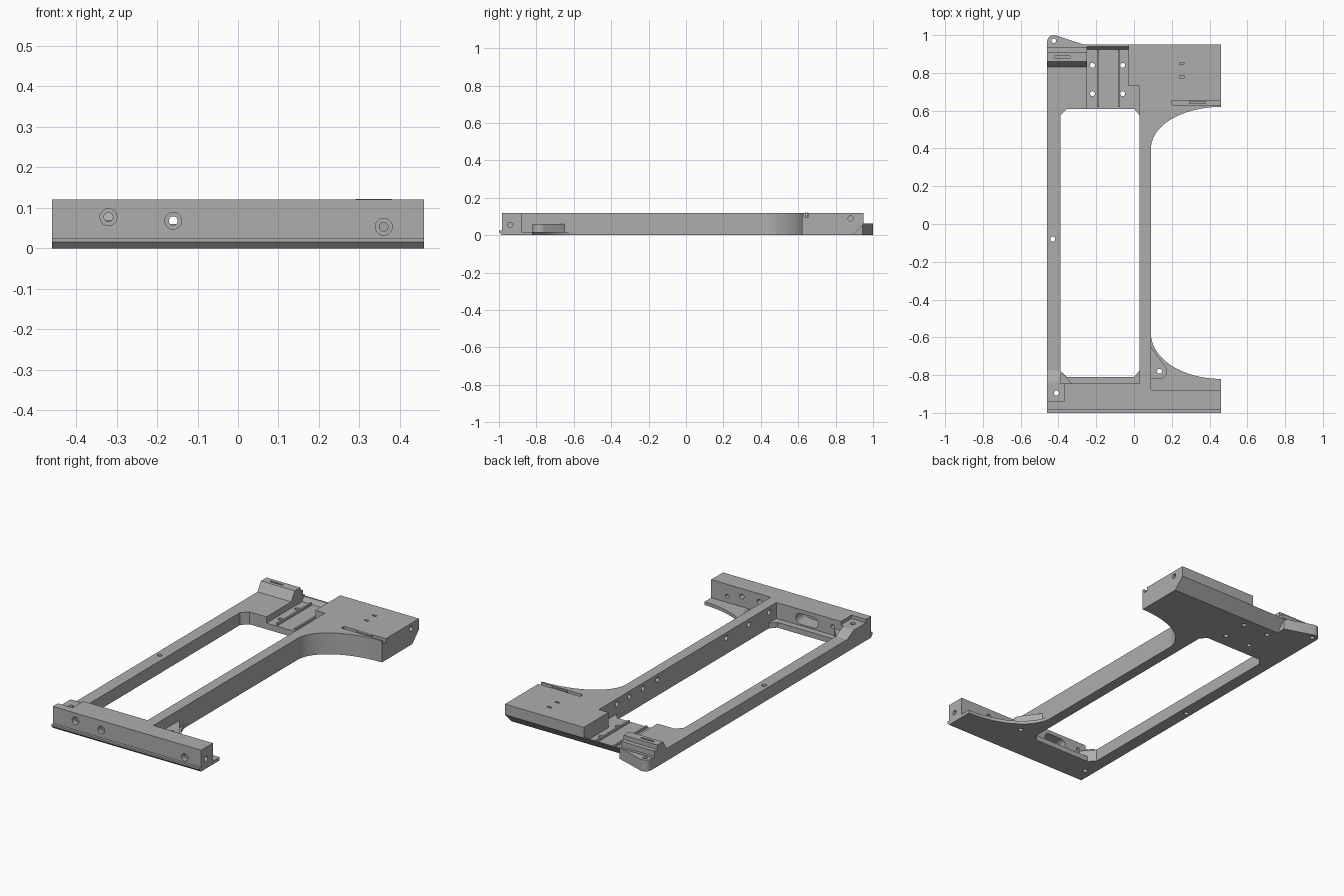
import bpy, bmesh
from math import cos, sin, pi
from mathutils import Matrix, Vector

if "Cube" in bpy.data.objects:
    bpy.data.objects.remove(bpy.data.objects["Cube"])

grey = bpy.data.materials.new("machined_grey")
grey.use_nodes = True
grey.diffuse_color = (0.42, 0.42, 0.42, 1)
grey.node_tree.nodes["Principled BSDF"].inputs["Base Color"].default_value = grey.diffuse_color
parts = []


def finish(name, bm, part=True):
    bmesh.ops.recalc_face_normals(bm, faces=bm.faces)
    me = bpy.data.meshes.new(name)
    bm.to_mesh(me)
    bm.free()
    me.materials.append(grey)
    ob = bpy.data.objects.new(name, me)
    bpy.context.collection.objects.link(ob)
    if part:
        parts.append(ob)
    else:
        ob.hide_render = True
        ob.hide_viewport = True
    return ob


def extrude(bm, pts, a, b, axis):
    # axis z: points are (x, y); axis x: points are (y, z)
    place = (lambda p, t: (p[0], p[1], t)) if axis == "z" else (lambda p, t: (t, p[0], p[1]))
    face = bm.faces.new([bm.verts.new(place(p, a)) for p in pts])
    new = bmesh.ops.extrude_face_region(bm, geom=[face])["geom"]
    offset = Vector(place((0, 0), b - a))
    bmesh.ops.translate(bm, vec=offset, verts=[g for g in new if isinstance(g, bmesh.types.BMVert)])


def solid(name, pts, a, b, axis="z", part=True):
    bm = bmesh.new()
    extrude(bm, pts, a, b, axis)
    return finish(name, bm, part)


def rect(x0, x1, y0, y1):
    return [(x0, y0), (x1, y0), (x1, y1), (x0, y1)]


def arc(cx, cy, rx, ry, start, end, n=20):
    angles = [(start + (end - start) * i / n) * pi / 180 for i in range(n + 1)]
    return [(cx + rx * cos(t), cy + ry * sin(t)) for t in angles]


def cut(ob, cutter):
    mod = ob.modifiers.new(cutter.name, "BOOLEAN")
    mod.operation = "DIFFERENCE"
    mod.solver = "EXACT"
    mod.object = cutter


L, R, TOP = -0.46, 0.46, 0.12

# Front bar with its low lip, and the thicker stretch beside the window
bar = solid("front_bar", [(-0.985, 0), (-0.88, 0), (-0.88, TOP), (-0.985, TOP),
                          (-0.985, 0.025), (-1, 0.025), (-1, 0.015)], L, R, "x")
bar_inner = solid("front_bar_inner", rect(L, 0.09, -0.88, -0.845), 0, TOP)
solid("front_ledge", [(-0.4, -0.845), (-0.4, -0.775), (-0.39, -0.775), (-0.355, -0.81),
                      (0, -0.81), (0.03, -0.775), (0.04, -0.845)], 0, 0.03)
solid("corner_gusset", [(-0.39, -0.845), (-0.33, -0.845), (-0.39, -0.775)], 0, 0.07)
solid("corner_ramp", [(-0.845, 0), (-0.775, 0), (-0.775, 0.07), (-0.83, 0.1), (-0.845, 0.1)],
      L, -0.39, "x")
pad_cutter = solid("pad_cutter", rect(-0.5, -0.37, -0.94, -0.8), 0.1, 0.2, "z", False)
cut(bar, pad_cutter)
cut(bar_inner, pad_cutter)

# Thin curved front flange and its teardrop boss
solid("front_flange", [(0.08, -0.89), (R, -0.89)] + arc(R, -0.58, 0.37, 0.24, 270, 180)
      + [(0.08, -0.58)], 0, 0.018)
solid("flange_boss", [(0.085, -0.82)] + arc(0.135, -0.78, 0.04, 0.04, 270, 390, 12)
      + [(0.09, -0.65), (0.085, -0.65)], 0.015, 0.06)

# Side rails
solid("low_rail", rect(L, -0.39, -0.846, 0.62), 0, 0.07)
solid("high_rail", rect(0.03, 0.09, -0.88, 0.62), 0, TOP)

# Rear block with swept corner
block = solid("rear_block", [(0.03, 0.4)] + arc(R, 0.4, 0.37, 0.22, 180, 90)
              + [(R, 0.95), (-0.03, 0.95), (-0.03, 0.73), (0.03, 0.73)], 0, TOP)
cut(block, solid("bevel_cutter", [(0.89, 0), (0.95, 0.06), (1, 0.06), (1, -0.1), (0.89, -0.1)],
                 -0.1, 0.5, "x", False))
bm = bmesh.new()
extrude(bm, rect(0.2, 0.5, 0.63, 0.655), 0.098, 0.2, "z")
for y in (0.78, 0.85):
    extrude(bm, rect(0.24, 0.265, y - 0.006, y + 0.006), 0.09, 0.2, "z")
cut(block, finish("slot_cutter", bm, False))
solid("slot_clip", rect(0.29, 0.38, 0.638, 0.65), 0.09, 0.122)

# Sunken rear channel with turned-up edge and two ribs
solid("channel_floor", [(0.61, 0), (0.89, 0), (0.95, 0.06), (0.94, 0.06), (0.925, 0.035),
                        (0.61, 0.035)], -0.25, -0.03, "x")
solid("channel_step", rect(-0.03, 0.03, 0.61, 0.73), 0, 0.035)
for side, x in (("right", -0.19), ("left", -0.08)):
    solid("channel_rib_" + side, rect(x - 0.005, x + 0.005, 0.62, 0.92), 0.03, 0.047)
solid("window_corner_right", [(-0.39, 0.575), (-0.355, 0.61), (-0.39, 0.61)], 0, 0.07)
solid("window_corner_left", [(0.03, 0.575), (0.03, 0.61), (0, 0.61)], 0, 0.035)

# Stepped rear clamp and rounded ear
clamp = solid("rear_clamp", [(0.61, 0), (0.89, 0), (0.95, 0.06), (0.95, 0.065), (0.935, 0.065),
                             (0.935, 0.095), (0.91, 0.095), (0.91, TOP), (0.86, TOP),
                             (0.83, 0.07), (0.61, 0.07)], L, -0.25, "x")
cut(clamp, solid("clamp_slot_cutter", rect(-0.42, -0.34, 0.88, 0.89), 0.1, 0.2, "z", False))
solid("rear_ear", [(L, 0.88), (-0.25, 0.88), (-0.25, 0.945)]
      + arc(-0.425, 0.965, 0.035, 0.035, 75, 180, 12), 0, 0.063)

# Holes: start point, direction and depth of each bore
bores, sinks = bmesh.new(), bmesh.new()


def bore(bm, pos, axis, r, depth):
    turn = Vector((0, 0, 1)).rotation_difference(Vector(axis)).to_matrix().to_4x4()
    bmesh.ops.create_cone(bm, cap_ends=True, segments=20, radius1=r, radius2=r, depth=depth,
                          matrix=Matrix.Translation(pos) @ turn)


vertical = [(x, y) for x in (-0.22, -0.06) for y in (0.69, 0.84)]
vertical += [(-0.43, -0.08), (-0.425, 0.97), (0.135, -0.78), (-0.41, -0.895)]
for x, y in vertical:
    bore(bores, (x, y, 0.06), (0, 0, 1), 0.013, 0.3)
for x, z in ((-0.32, 0.077), (-0.16, 0.068), (0.36, 0.053)):
    bore(bores, (x, -0.92, z), (0, 1, 0), 0.011, 0.2)
    bore(sinks, (x, -0.985, z), (0, 1, 0), 0.021, 0.05)
for x in (0.16, 0.27):
    bore(bores, (x, -0.88, 0.075), (0, 1, 0), 0.014, 0.06)
for y in (-0.78, -0.6, -0.4, 0.21, 0.34, 0.46, 0.57):
    bore(bores, (0.03, y, 0.09), (1, 0, 0), 0.014, 0.06)
for y, z in ((0.88, 0.09), (-0.94, 0.055)):
    bore(bores, (R, y, z), (1, 0, 0), 0.014, 0.06)

# Long rounded pocket behind the middle front hole
pocket = bmesh.new()
outline = arc(-0.12, 0.068, 0.03, 0.03, -90, 90, 10) + arc(-0.2, 0.068, 0.03, 0.03, 90, 270, 10)
face = pocket.faces.new([pocket.verts.new((x, -0.93, z)) for x, z in outline])
new = bmesh.ops.extrude_face_region(pocket, geom=[face])["geom"]
bmesh.ops.translate(pocket, vec=(0, 0.13, 0),
                    verts=[g for g in new if isinstance(g, bmesh.types.BMVert)])

cutters = [finish("bore_cutter", bores, False), finish("counterbore_cutter", sinks, False),
           finish("pocket_cutter", pocket, False)]
for ob in parts:
    for cutter in cutters:
        cut(ob, cutter)

# Smooth the curved walls, keep edges sharp
bpy.context.view_layer.update()
for ob in parts:
    bpy.ops.object.select_all(action="DESELECT")
    ob.select_set(True)
    bpy.context.view_layer.objects.active = ob
    for mod in list(ob.modifiers):
        bpy.ops.object.modifier_apply(modifier=mod.name)
    bpy.ops.object.shade_smooth_by_angle(angle=0.52)
